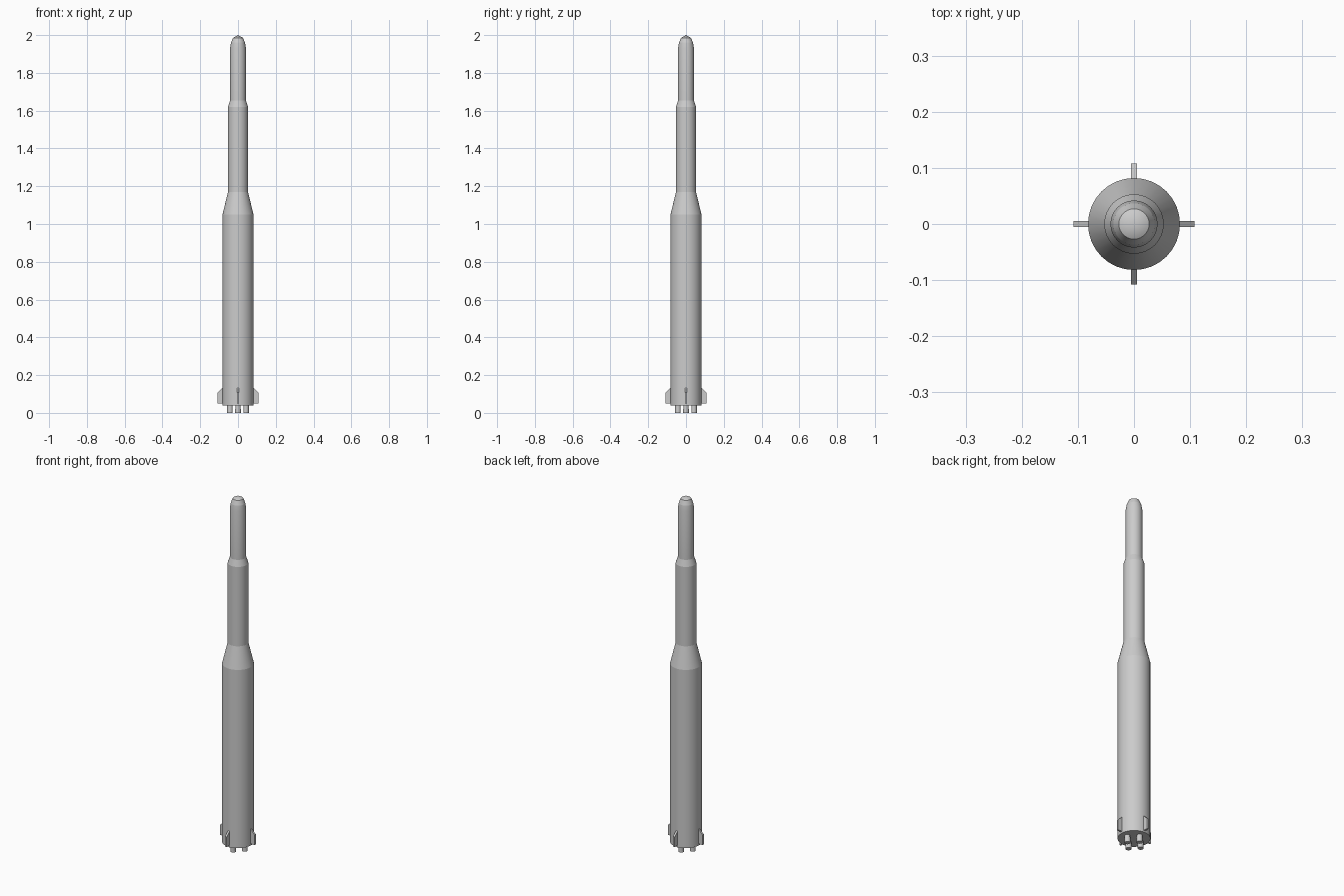
import bpy, bmesh, math
from mathutils import Matrix, Vector

if "Cube" in bpy.data.objects:
    bpy.data.objects.remove(bpy.data.objects["Cube"])

grey = bpy.data.materials.new("light_grey")
grey.diffuse_color = (0.6, 0.6, 0.6, 1)
grey.use_nodes = True
grey.node_tree.nodes["Principled BSDF"].inputs["Base Color"].default_value = grey.diffuse_color


def finish(name, bm):
    bmesh.ops.recalc_face_normals(bm, faces=bm.faces)
    mesh = bpy.data.meshes.new(name)
    bm.to_mesh(mesh)
    bm.free()
    mesh.materials.append(grey)
    obj = bpy.data.objects.new(name, mesh)
    bpy.context.collection.objects.link(obj)
    return obj


def lathe(name, profile, sides, centre=(0, 0)):
    """Revolve (radius, z) points around a vertical axis, with smooth walls."""
    bm = bmesh.new()
    verts = [bm.verts.new((r, 0, z)) for r, z in profile]
    edges = [bm.edges.new(pair) for pair in zip(verts, verts[1:])]
    bmesh.ops.spin(bm, geom=verts + edges, cent=(0, 0, 0), axis=(0, 0, 1),
                   angle=math.tau, steps=sides, use_duplicate=False)
    bmesh.ops.remove_doubles(bm, verts=bm.verts, dist=1e-5)
    bmesh.ops.translate(bm, verts=bm.verts, vec=(*centre, 0))
    obj = finish(name, bm)
    bpy.ops.object.select_all(action='DESELECT')
    obj.select_set(True)
    bpy.context.view_layer.objects.active = obj
    bpy.ops.object.shade_smooth_by_angle(angle=math.radians(12))
    return obj


# Rocket body: wide first stage, narrower second stage, payload and nose
lathe("rocket_body", [
    (0, 0.04), (0.082, 0.04), (0.082, 1.05), (0.053, 1.17), (0.053, 1.62),
    (0.042, 1.655), (0.042, 1.93), (0.037, 1.96), (0.027, 1.985), (0, 2.0)], 32)

# Four fins and four engine nozzles, on the axes
fin_outline = [(0.07, 0.05), (0.108, 0.05), (0.108, 0.108), (0.082, 0.132), (0.07, 0.132)]
for i in range(4):
    angle = i * math.pi / 2
    bm = bmesh.new()
    face = bm.faces.new([bm.verts.new((x, -0.005, z)) for x, z in fin_outline])
    side = bmesh.ops.extrude_face_region(bm, geom=[face])["geom"]
    bmesh.ops.translate(bm, verts=[v for v in side if isinstance(v, bmesh.types.BMVert)],
                        vec=Vector((0, 0.01, 0)))
    bmesh.ops.rotate(bm, verts=bm.verts, cent=(0, 0, 0),
                     matrix=Matrix.Rotation(angle, 3, 'Z'))
    finish(f"fin_{i + 1}", bm)

    lathe(f"engine_nozzle_{i + 1}", [(0, 0), (0.015, 0), (0.014, 0.045), (0, 0.045)], 16,
          (0.043 * math.cos(angle), 0.043 * math.sin(angle)))
